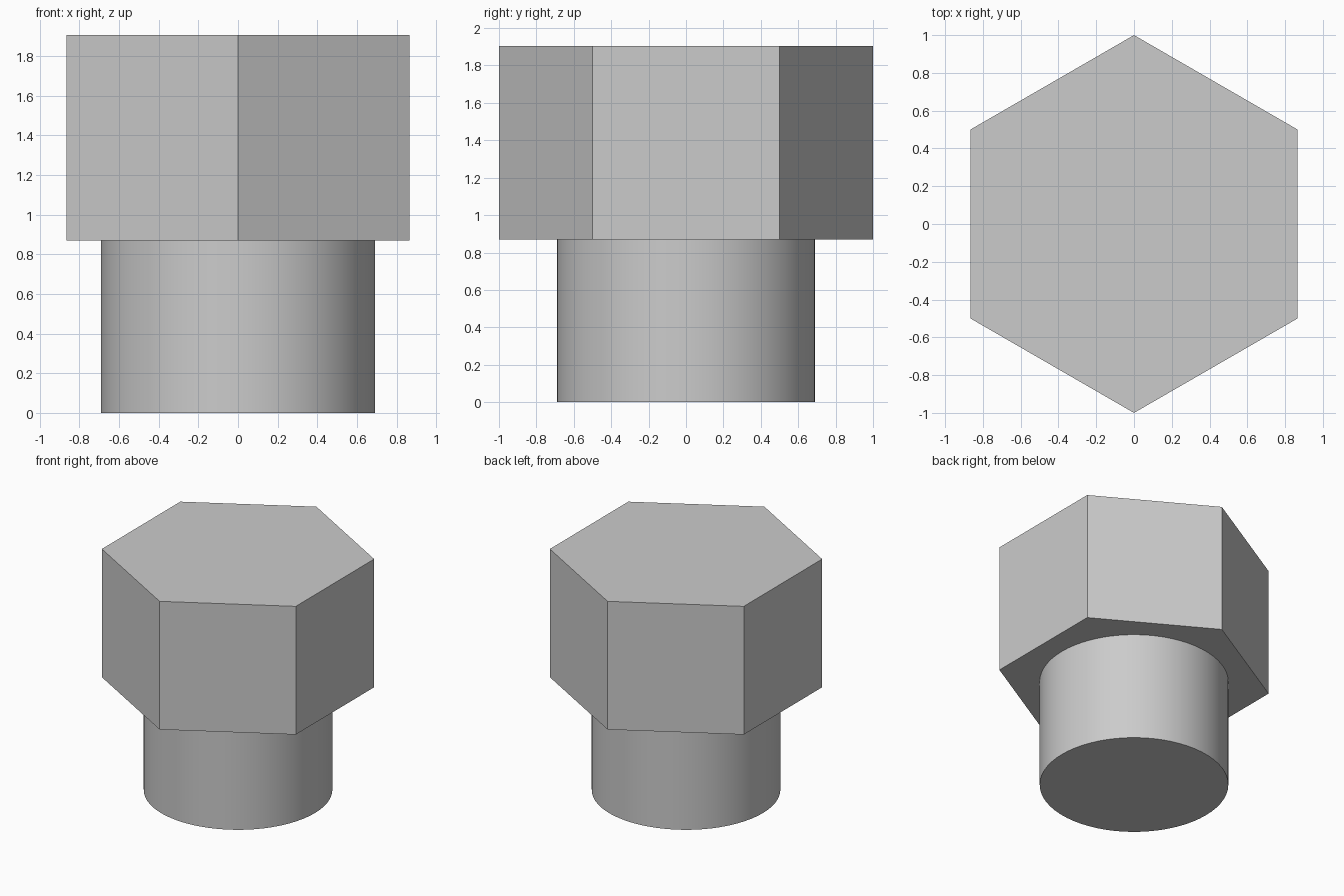
import bpy
import math

cube = bpy.data.objects.get("Cube")
if cube:
    bpy.data.objects.remove(cube, do_unlink=True)

# Single plain grey
grey = bpy.data.materials.new("plain grey")
grey.use_nodes = True
colour = (0.6, 0.6, 0.6, 1.0)
grey.diffuse_color = colour
grey.node_tree.nodes["Principled BSDF"].inputs["Base Color"].default_value = colour


def prism(name, sides, radius, bottom, top):
    """Upright prism with a corner on the y axis."""
    bpy.ops.mesh.primitive_cylinder_add(
        vertices=sides, radius=radius, depth=top - bottom,
        location=(0, 0, (bottom + top) / 2))
    part = bpy.context.object
    part.name = name
    part.data.materials.append(grey)
    return part


SHOULDER = 0.87

# Hexagonal head, flat faced
prism("hex_head", 6, 1.0, SHOULDER, 1.905)

# Round shank, smooth sides with a sharp bottom rim
prism("round_shank", 64, 0.69, 0.0, SHOULDER)
bpy.ops.object.shade_smooth_by_angle(angle=math.radians(30))
